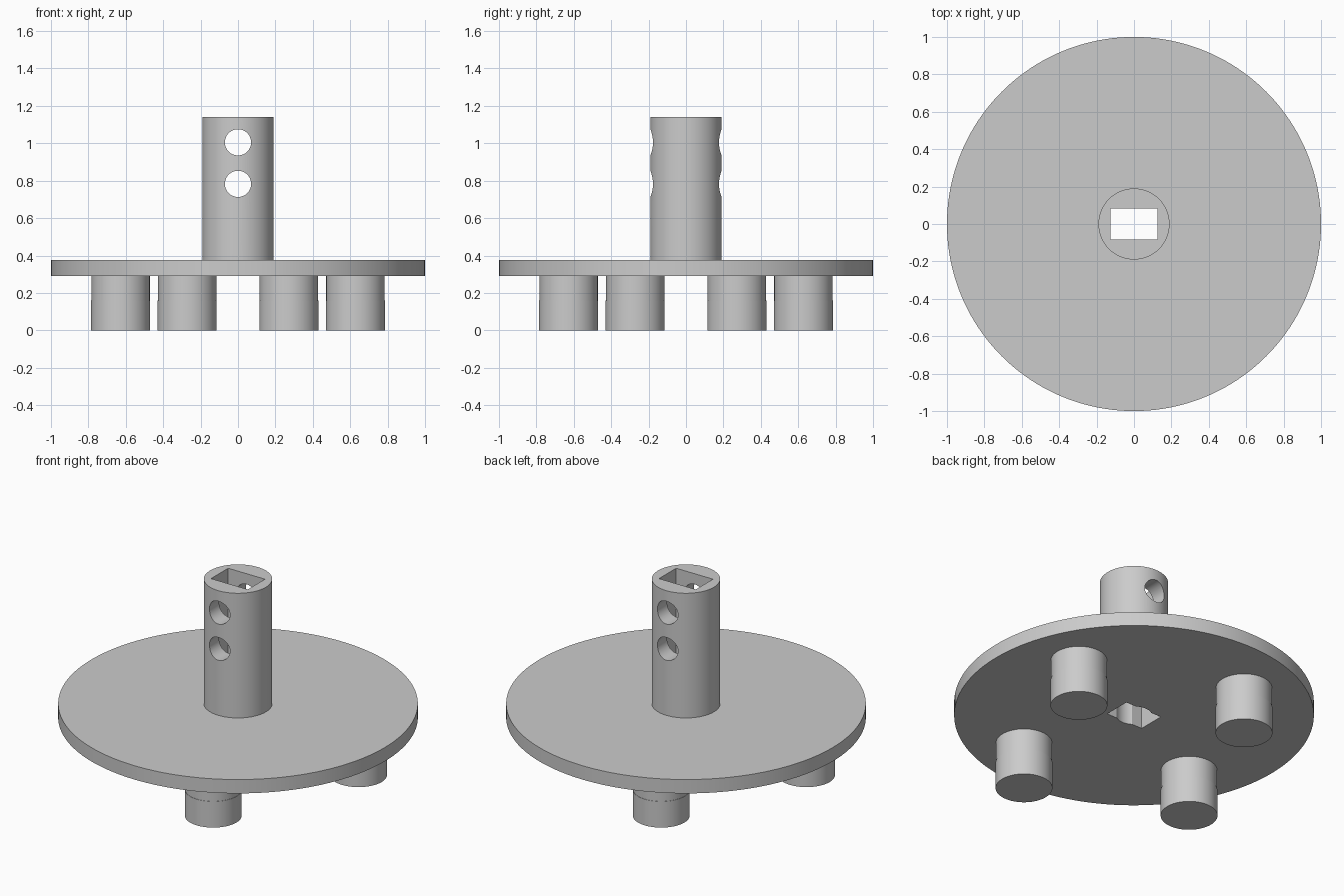
import bpy
from math import radians, pi, cos, sin

old = bpy.data.objects.get("Cube")
if old:
    bpy.data.objects.remove(old, do_unlink=True)

# Single matte grey for the whole part
grey = bpy.data.materials.new("matte_grey")
grey.use_nodes = True
grey.diffuse_color = (0.6, 0.6, 0.6, 1)
grey.node_tree.nodes["Principled BSDF"].inputs["Base Color"].default_value = (0.6, 0.6, 0.6, 1)


def cylinder(name, radius, z0, z1, x=0, y=0, sides=96):
    bpy.ops.mesh.primitive_cylinder_add(vertices=sides, radius=radius, depth=z1 - z0,
                                        location=(x, y, (z0 + z1) / 2))
    obj = bpy.context.object
    obj.name = name
    obj.data.materials.append(grey)
    return obj


def cut(obj, cutters):
    bpy.ops.object.select_all(action="DESELECT")
    obj.select_set(True)
    bpy.context.view_layer.objects.active = obj
    for cutter in cutters:
        mod = obj.modifiers.new("cut", "BOOLEAN")
        mod.operation = "DIFFERENCE"
        mod.solver = "EXACT"
        mod.object = cutter
        bpy.ops.object.modifier_apply(modifier=mod.name)


def smooth(obj):
    bpy.ops.object.select_all(action="DESELECT")
    obj.select_set(True)
    bpy.context.view_layer.objects.active = obj
    bpy.ops.object.shade_smooth_by_angle(angle=radians(30))


# Main solids: round plate and hollow post
plate = cylinder("round_plate", 1, 0.29, 0.375, sides=160)
post = cylinder("socket_post", 0.19, 0.375, 1.14)

# Cutters: rectangular slot, short round bore below, two cross holes
bpy.ops.mesh.primitive_cube_add(size=1, location=(0, 0, 0.7))
slot = bpy.context.object
slot.name = "slot_cutter"
slot.scale = (0.25, 0.166, 2)
bore = cylinder("bore_cutter", 0.1, 0.1, 0.665, sides=64)
cross_holes = []
for z in (0.783, 1.005):
    hole = cylinder("cross_hole_cutter", 0.07, z - 0.5, z + 0.5, sides=64)
    hole.rotation_euler.x = pi / 2
    cross_holes.append(hole)
bpy.context.view_layer.update()

cut(plate, [slot, bore])
cut(post, [slot, bore] + cross_holes)
for cutter in [slot, bore] + cross_holes:
    bpy.data.objects.remove(cutter, do_unlink=True)
smooth(plate)
smooth(post)

# Four pegs under the plate, each with a fine step at mid height
for i in range(4):
    angle = radians(23.4) + i * pi / 2
    x, y = 0.684 * cos(angle), 0.684 * sin(angle)
    smooth(cylinder(f"peg_foot_{i + 1}", 0.158, 0, 0.16, x, y))
    smooth(cylinder(f"peg_neck_{i + 1}", 0.156, 0.16, 0.29, x, y))
